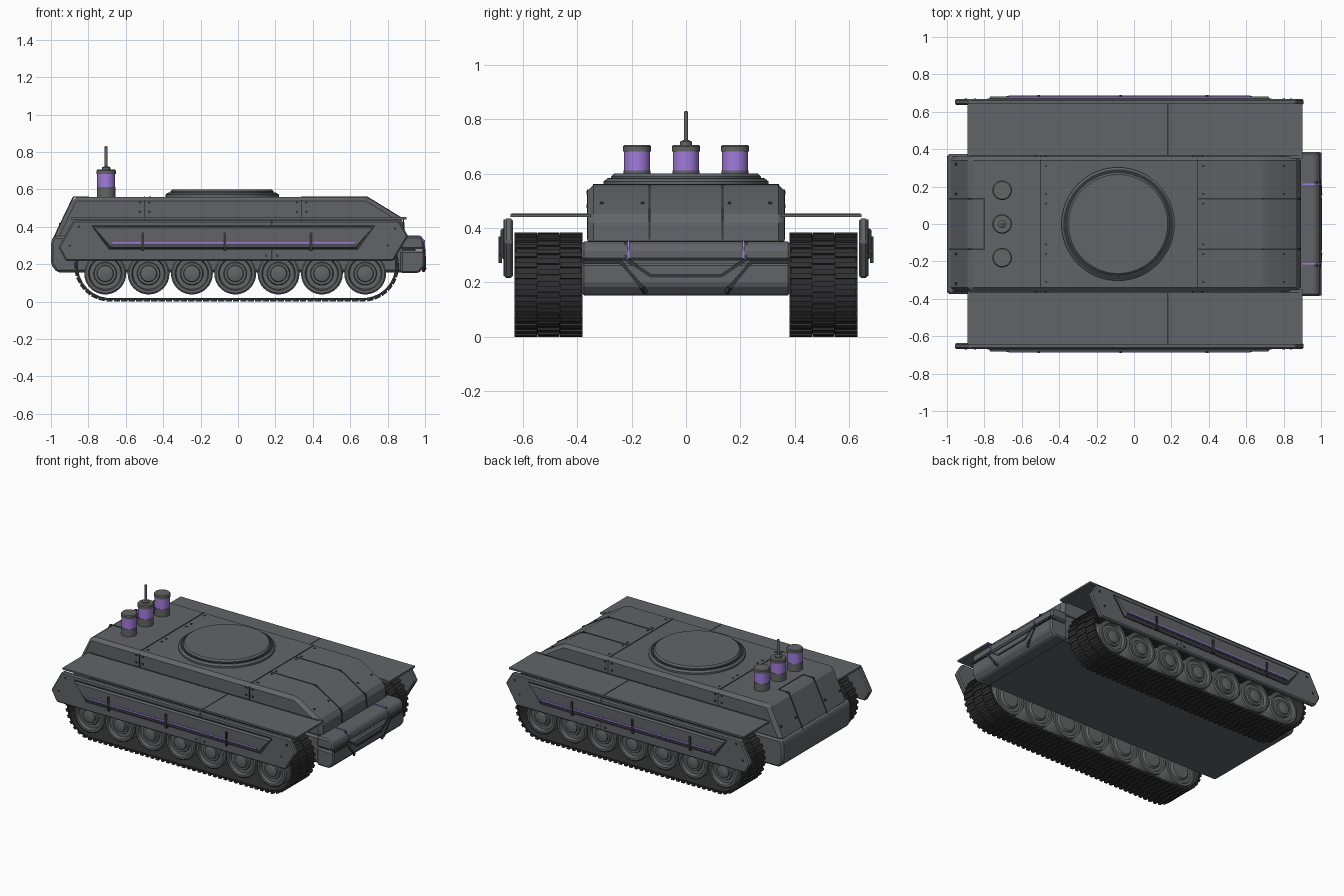
import bpy, bmesh, math
from mathutils import Matrix, Vector

cube = bpy.data.objects.get("Cube")
if cube:
    bpy.data.objects.remove(cube, do_unlink=True)


def material(name, r, g, b):
    m = bpy.data.materials.new(name)
    m.use_nodes = True
    m.diffuse_color = (r, g, b, 1)
    bsdf = m.node_tree.nodes["Principled BSDF"]
    bsdf.inputs["Base Color"].default_value = (r, g, b, 1)
    bsdf.inputs["Roughness"].default_value = 0.7
    return m


ARMOUR = material("armour grey", 0.12, 0.127, 0.14)
STEEL = material("wheel steel", 0.125, 0.13, 0.132)
RUBBER = material("track black", 0.03, 0.03, 0.032)
SEAM = material("seam dark grey", 0.035, 0.037, 0.042)
GLOW = material("violet band", 0.36, 0.2, 0.72)


def finish(name, bm, mat, angle=30):
    bmesh.ops.recalc_face_normals(bm, faces=bm.faces)
    me = bpy.data.meshes.new(name)
    bm.to_mesh(me)
    bm.free()
    me.materials.append(mat)
    ob = bpy.data.objects.new(name, me)
    bpy.context.collection.objects.link(ob)
    bpy.ops.object.select_all(action='DESELECT')
    ob.select_set(True)
    bpy.context.view_layer.objects.active = ob
    bpy.ops.object.shade_smooth_by_angle(angle=math.radians(angle))
    return ob


def prism(name, pts, y0, y1, mat, bevel=0.0, taper=1.0):
    """Side profile (x, z) pushed from y0 to y1, with optional taper at y1."""
    bm = bmesh.new()
    cx = sum(p[0] for p in pts) / len(pts)
    cz = sum(p[1] for p in pts) / len(pts)
    a = [bm.verts.new((x, y0, z)) for x, z in pts]
    inset = 1 - taper
    b = [bm.verts.new((x - math.copysign(inset, x - cx), y1, z - math.copysign(inset, z - cz)))
         for x, z in pts]
    bm.faces.new(a)
    bm.faces.new(b[::-1])
    for i in range(len(pts)):
        j = (i + 1) % len(pts)
        bm.faces.new((a[i], b[i], b[j], a[j]))
    bmesh.ops.recalc_face_normals(bm, faces=bm.faces)
    if bevel:
        edges = [e for e in bm.edges if e.calc_face_angle() > math.radians(25)]
        bmesh.ops.bevel(bm, geom=edges, offset=bevel, segments=1, affect='EDGES')
    return finish(name, bm, mat, 20)


def lathe(name, prof, loc, mat, axis='Z', side=1, steps=32):
    """Profile of (radius, height) turned about an axis."""
    bm = bmesh.new()
    vs = [bm.verts.new((r, 0, h)) for r, h in prof]
    es = [bm.edges.new(p) for p in zip(vs, vs[1:])]
    bmesh.ops.spin(bm, geom=vs + es, cent=(0, 0, 0), axis=(0, 0, 1),
                   angle=math.tau, steps=steps, use_merge=True)
    bmesh.ops.remove_doubles(bm, verts=bm.verts, dist=1e-5)
    if axis == 'Y':
        bm.transform(Matrix.Rotation(-side * math.pi / 2, 4, 'X'))
    bm.transform(Matrix.Translation(loc))
    return finish(name, bm, mat)


def strips(name, paths, mat, w=0.007):
    """Thin square bars along each polyline."""
    bm = bmesh.new()
    for path in paths:
        for p, q in zip(path, path[1:]):
            p, q = Vector(p), Vector(q)
            d = q - p
            rot = d.to_track_quat('X', 'Z').to_matrix().to_4x4()
            size = Matrix.Diagonal((d.length + w * 0.5, w, w, 1))
            bmesh.ops.create_cube(bm, size=1, matrix=Matrix.Translation((p + q) / 2) @ rot @ size)
    return finish(name, bm, mat)


def studs(name, spots, size=0.012):
    bm = bmesh.new()
    for s in spots:
        bmesh.ops.create_cube(bm, size=size, matrix=Matrix.Translation(s))
    return finish(name, bm, SEAM)


# Hull
prism("upper_hull", [(-0.99, 0.33), (-0.88, 0.56), (0.69, 0.56), (0.885, 0.44), (0.89, 0.33)],
      -0.362, 0.362, ARMOUR, 0.022)
prism("lower_hull", [(-0.985, 0.35), (-1, 0.32), (-1, 0.2), (-0.97, 0.157), (0.95, 0.157), (0.95, 0.345)],
      -0.374, 0.374, ARMOUR, 0.012)
prism("bumper_top", [(0.87, 0.35), (0.97, 0.35), (0.995, 0.325), (0.995, 0.28), (0.87, 0.28)],
      -0.385, 0.385, ARMOUR, 0.01)
prism("bumper_bottom", [(0.87, 0.272), (1, 0.272), (1, 0.19), (0.965, 0.152), (0.87, 0.152)],
      -0.385, 0.385, ARMOUR, 0.01)

# Hull seams, channels and bolts
seams = []
bolts = []
for x in (-0.5, 0.34):
    seams.append([(x, -0.34, 0.559), (x, 0.34, 0.559)])
    for s in (-1, 1):
        seams.append([(x, s * 0.361, 0.36), (x, s * 0.361, 0.54)])
        bolts += [(x + d, s * 0.36, z) for d in (-0.025, 0.025) for z in (0.48, 0.53)]
        bolts += [(x + 0.03, s * y, 0.557) for y in (0.11, 0.16, 0.31)]
for s in (-1, 1):
    seams.append([(0.34, s * 0.135, 0.559), (0.69, s * 0.135, 0.559),
                  (0.884, s * 0.135, 0.44), (0.89, s * 0.135, 0.36)])
    seams.append([(-0.8, s * 0.135, 0.559), (-0.88, s * 0.135, 0.559), (-0.99, s * 0.135, 0.33)])
    seams.append([(-0.8, 0, 0.559), (-0.8, s * 0.135, 0.559)])
    bolts += [(0.8, s * y, 0.49) for y in (0.16, 0.31)]
    bolts += [(-0.95, s * y, 0.415) for y in (0.16, 0.32)]
strips("hull_seams", seams, SEAM)
studs("hull_bolts", bolts)
strips("bumper_channels",
       [[(0.975, s * 0.22, 0.345), (0.993, s * 0.22, 0.285), (0.998, s * 0.13, 0.225), (0.998, 0, 0.225)]
        for s in (-1, 1)] +
       [[(0.996, s * 0.38, 0.276), (0.996, s * 0.24, 0.276), (0.999, s * 0.16, 0.18), (0.99, s * 0.15, 0.165)]
        for s in (-1, 1)], SEAM, 0.013)
strips("bumper_lights", [[(0.9, s * 0.212, 0.35), (0.97, s * 0.212, 0.35), (0.996, s * 0.212, 0.325),
                          (0.996, s * 0.212, 0.29)] for s in (-1, 1)], GLOW, 0.008)

# Turret ring
lathe("turret_ring", [(0, 0.55), (0.303, 0.55), (0.303, 0.572), (0.29, 0.582), (0.275, 0.582),
                      (0.275, 0.59), (0.265, 0.6), (0, 0.6)], (-0.085, 0, 0), ARMOUR, steps=48)
lathe("turret_ring_gap", [(0.276, 0.575), (0.288, 0.575), (0.288, 0.584), (0.276, 0.584), (0.276, 0.575)],
      (-0.085, 0, 0), SEAM, steps=48)

# Roof canisters and mast
for y in (-0.18, 0, 0.18):
    at = (-0.705, y, 0)
    lathe("canister_base", [(0, 0.55), (0.05, 0.55), (0.05, 0.612), (0, 0.612)], at, STEEL)
    lathe("canister_band", [(0, 0.61), (0.048, 0.61), (0.048, 0.685), (0, 0.685)], at, GLOW)
    lathe("canister_cap", [(0, 0.682), (0.052, 0.682), (0.052, 0.7), (0.047, 0.706), (0, 0.706)], at, STEEL)
lathe("mast", [(0, 0.7), (0.022, 0.7), (0.022, 0.718), (0.008, 0.724), (0.008, 0.828), (0, 0.832)],
      (-0.705, 0, 0), STEEL, steps=16)

# Running gear dimensions
XA, XB, ZC, R = -0.683, 0.668, 0.192, 0.178
RUN, ARC = XB - XA, math.pi * R


def track_point(d):
    """Position and angle at distance d around the track loop."""
    if d < RUN:
        return XA + d, ZC + R, 0
    if d < RUN + ARC:
        a = (d - RUN) / R
        return XB + R * math.sin(a), ZC + R * math.cos(a), a
    if d < 2 * RUN + ARC:
        return XB - (d - RUN - ARC), ZC - R, math.pi
    a = math.pi + (d - 2 * RUN - ARC) / R
    return XA + R * math.sin(a), ZC + R * math.cos(a), a


WHEEL = [(0, 0.392), (0.06, 0.392), (0.07, 0.405), (0.09, 0.405), (0.095, 0.395), (0.112, 0.395),
         (0.112, 0.48), (0.08, 0.485), (0.08, 0.525), (0.112, 0.53), (0.112, 0.607), (0.104, 0.613),
         (0.09, 0.613), (0.084, 0.592), (0.062, 0.592), (0.058, 0.604), (0.045, 0.604),
         (0.042, 0.612), (0.022, 0.618), (0, 0.618)]
LINKS = 96

for s in (-1, 1):
    side = "left" if s > 0 else "right"

    # Track links with staggered grousers
    bm = bmesh.new()
    for i in range(LINKS):
        x, z, a = track_point(i * 2 * (RUN + ARC) / LINKS)
        base = Matrix.Translation((x, s * 0.506, z)) @ Matrix.Rotation(a, 4, 'Y')
        bmesh.ops.create_cube(bm, size=1, matrix=base @ Matrix.Diagonal((0.041, 0.24, 0.012, 1)))
        for k in (-1, 0, 1):
            off = Matrix.Translation((0.009 if k else -0.005, k * 0.084, 0.006))
            bmesh.ops.create_cube(bm, size=1, matrix=base @ off @ Matrix.Diagonal((0.02, 0.082, 0.016, 1)))
    finish(side + "_track", bm, RUBBER)

    # Road wheels
    for i in range(7):
        lathe(side + "_road_wheel", WHEEL, (-0.71 + i * 0.2317, 0, 0.15), STEEL, 'Y', s)

    # Fender plate
    prism(side + "_fender", [(-0.89, 0.44), (-0.89, 0.452), (0.9, 0.452), (0.9, 0.44)],
          s * 0.35, s * 0.645, ARMOUR)
    strips(side + "_fender_seams", [[(0.18, s * 0.365, 0.45), (0.18, s * 0.64, 0.45)],
                                    [(-0.88, s * 0.366, 0.45), (0.88, s * 0.366, 0.45)]], SEAM)

    # Side skirt with raised panel
    prism(side + "_skirt", [(-0.96, 0.29), (-0.88, 0.435), (0.86, 0.435), (0.91, 0.35), (0.83, 0.217), (-0.92, 0.217)],
          s * 0.636, s * 0.669, ARMOUR, 0.008)
    prism(side + "_skirt_panel", [(-0.78, 0.405), (0.73, 0.405), (0.64, 0.28), (-0.69, 0.28)],
          s * 0.66, s * 0.683, ARMOUR, taper=0.988)
    strips(side + "_skirt_seams",
           [[(-0.78, s * 0.668, 0.405), (0.73, s * 0.668, 0.405), (0.64, s * 0.668, 0.28),
             (-0.69, s * 0.668, 0.28), (-0.78, s * 0.668, 0.405)],
            [(0.18, s * 0.668, 0.41), (0.18, s * 0.668, 0.43)],
            [(0.18, s * 0.668, 0.225), (0.18, s * 0.668, 0.275)],
            [(-0.68, s * 0.682, 0.303), (0.63, s * 0.682, 0.303)]], SEAM)
    strips(side + "_skirt_light", [[(-0.67, s * 0.682, 0.315), (0.62, s * 0.682, 0.315)]], GLOW, 0.009)
    strips(side + "_light_clips", [[(x, s * 0.683, 0.275), (x, s * 0.683, 0.365)]
                                   for x in (-0.51, -0.07, 0.39)], SEAM, 0.014)
    studs(side + "_skirt_bolts", [(x, s * 0.666, z) for x, z in
                                  ((-0.9, 0.3), (-0.85, 0.4), (0.15, 0.245), (0.21, 0.245), (0.8, 0.3), (0.84, 0.39))])
